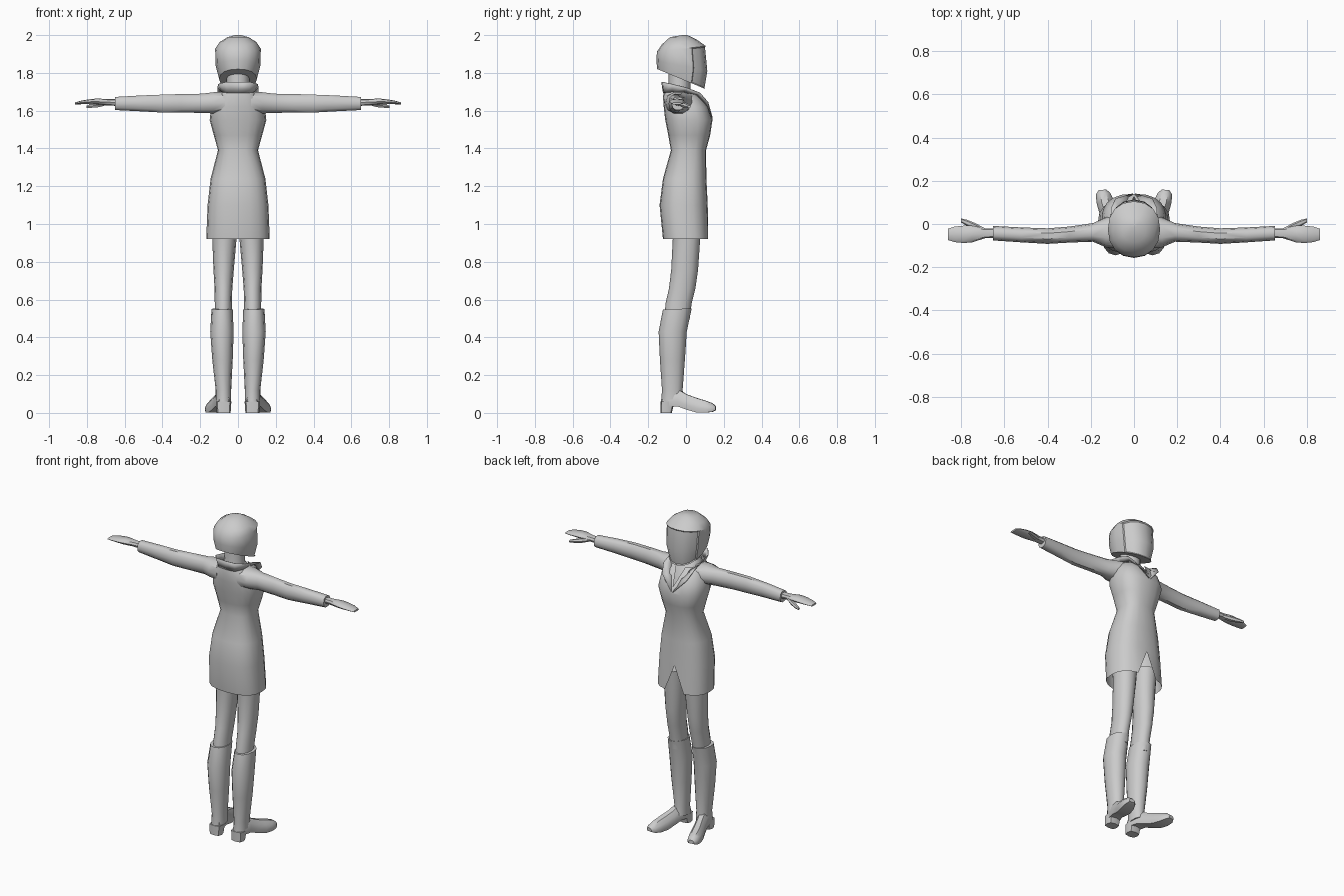
import bpy, bmesh, math
from mathutils import Vector

grey = bpy.data.materials.new("plain grey")
grey.diffuse_color = (0.6, 0.6, 0.6, 1)


def power(v, p):
    return math.copysign(abs(v) ** p, v)


def oval(cx, rx, back, front, n=16, p=0.8):
    """Tilted rounded ring; back and front are (y, z). Vertex 0 lies at the front."""
    pts = []
    for i in range(n):
        a = 2 * math.pi * i / n
        t = (1 + power(math.cos(a), p)) / 2
        pts.append(Vector((cx + rx * power(math.sin(a), p),
                           back[0] + (front[0] - back[0]) * t,
                           back[1] + (front[1] - back[1]) * t)))
    return pts


def cross(x, y0, y1, z0, z1, n=10, p=0.85):
    """Ring across an arm or hand at distance x."""
    return [Vector((x, (y0 + y1) / 2 + (y1 - y0) / 2 * power(math.cos(2 * math.pi * i / n), p),
                    (z0 + z1) / 2 + (z1 - z0) / 2 * power(math.sin(2 * math.pi * i / n), p)))
            for i in range(n)]


def finish(name, bm, mirror=False, angle=42, thick=0):
    bmesh.ops.recalc_face_normals(bm, faces=bm.faces)
    me = bpy.data.meshes.new(name)
    bm.to_mesh(me)
    bm.free()
    me.materials.append(grey)
    ob = bpy.data.objects.new(name, me)
    bpy.context.collection.objects.link(ob)
    bpy.ops.object.select_all(action='DESELECT')
    ob.select_set(True)
    bpy.context.view_layer.objects.active = ob
    bpy.ops.object.shade_smooth_by_angle(angle=math.radians(angle))
    if thick:
        s = ob.modifiers.new("thickness", 'SOLIDIFY')
        s.thickness = thick
    if mirror:
        ob.modifiers.new("mirror", 'MIRROR')
    return ob


def loft(rings, start=True, end=True, closed=True):
    bm = bmesh.new()
    rows = [[bm.verts.new(p) for p in r] for r in rings]
    n = len(rows[0])
    for a, b in zip(rows, rows[1:]):
        for i in range(n if closed else n - 1):
            j = (i + 1) % n
            bm.faces.new((a[i], a[j], b[j], b[i]))
    if start:
        bm.faces.new(rows[0])
    if end:
        bm.faces.new(rows[-1])
    return bm


# Coat body: open hem with a front slit and a V neckline
coat = [oval(0, rx, (b, zb), (f, zf), 20) for rx, b, f, zb, zf in (
    (.168, -.122, .122, .92, .92), (.161, -.14, .115, 1.10, 1.10),
    (.145, -.122, .108, 1.24, 1.24), (.106, -.08, .106, 1.39, 1.39),
    (.128, -.094, .128, 1.47, 1.47), (.15, -.11, .14, 1.55, 1.55),
    (.142, -.118, .118, 1.62, 1.62), (.115, -.122, .085, 1.675, 1.665),
    (.08, -.115, .055, 1.71, 1.69))]
coat[0][0].z, coat[0][0].y = 1.085, .115
for ring, y, z in ((6, .138, 1.56), (7, .134, 1.575), (8, .128, 1.59)):
    coat[ring][0].y, coat[ring][0].z = y, z
finish("coat", loft(coat, False, False), angle=50)

# Shirt and neck
finish("shirt", loft([oval(0, rx, (b, z), (f, z), 12) for rx, b, f, z in (
    (.09, -.08, .11, 1.54), (.09, -.09, .085, 1.62), (.08, -.1, .04, 1.69),
    (.06, -.1, .015, 1.72))]))
finish("neck", loft([oval(0, rx, (b, z), (f, z), 12, 1) for rx, b, f, z in (
    (.066, -.1, .025, 1.68), (.06, -.092, .025, 1.75), (.062, -.092, .03, 1.84))]))

# Stand-up collar running down into the lapels
low = [(0, -.118, 1.695), (.055, -.112, 1.695), (.083, -.07, 1.70), (.085, -.01, 1.70),
       (.065, .05, 1.685), (.035, .095, 1.64), (.004, .134, 1.565)]
top = [(0, -.127, 1.752), (.065, -.122, 1.752), (.102, -.075, 1.742), (.106, 0, 1.724),
       (.105, .075, 1.695), (.085, .118, 1.645), (.006, .142, 1.56)]
finish("collar", loft([[Vector(p) for p in low], [Vector(p) for p in top]],
                      False, False, False), True, 50, .004)

# Sleeves
finish("sleeve", loft([cross(*s) for s in (
    (.07, -.115, .05, 1.585, 1.70), (.13, -.108, .03, 1.583, 1.70),
    (.19, -.082, .004, 1.586, 1.692), (.30, -.086, -.012, 1.588, 1.69),
    (.40, -.092, -.02, 1.588, 1.687), (.52, -.085, -.016, 1.595, 1.682),
    (.652, -.076, -.009, 1.602, 1.674))]), True)

# Hands: palm with flat fingers, curled lower fingers and thumb
finish("hand", loft([cross(*s, 8) for s in (
    (.64, -.063, -.02, 1.625, 1.662), (.69, -.066, -.02, 1.628, 1.662),
    (.75, -.085, -.008, 1.632, 1.664), (.79, -.088, -.008, 1.634, 1.66),
    (.83, -.084, -.012, 1.634, 1.653), (.862, -.074, -.022, 1.632, 1.644))]), True)
finish("thumb", loft([cross(*s, 6) for s in (
    (.69, -.05, -.02, 1.63, 1.65), (.735, -.03, .004, 1.617, 1.645),
    (.775, -.008, .02, 1.614, 1.636), (.802, .008, .026, 1.614, 1.628))]), True)

# Legs
finish("leg", loft([oval(cx, rx, (b, z), (f, z), 12, .95) for cx, rx, b, f, z in (
    (.072, .068, -.08, .085, 1.02), (.072, .064, -.07, .075, .92),
    (.076, .054, -.078, .064, .76), (.077, .047, -.09, .05, .66),
    (.078, .045, -.108, .03, .58), (.078, .045, -.115, .02, .50))]), True)

# Boot shafts
finish("boot_shaft", loft([oval(cx, rx, (b, zb), (f, zf), 12, .95) for cx, rx, b, f, zb, zf in (
    (.084, .056, -.122, .03, .548, .553), (.085, .062, -.145, .004, .43, .43),
    (.082, .054, -.138, -.006, .28, .28), (.077, .041, -.127, -.018, .12, .12),
    (.077, .041, -.133, -.01, .05, .07))]), True)

# Boot feet, turned outward, with an arched sole
foot = []
for y, cx, w, zb, zt in ((-.12, .073, .03, .03, .10), (-.09, .076, .039, .035, .13),
                         (-.04, .088, .037, .034, .125), (.01, .104, .037, .016, .098),
                         (.06, .121, .041, .002, .08), (.105, .134, .04, .001, .066),
                         (.14, .143, .033, .006, .052), (.158, .147, .018, .014, .036)):
    foot.append([Vector((cx + w * dx, y + .12 * w * -dx, zb + (zt - zb) * h)) for dx, h in (
        (-.9, 0), (.9, 0), (1, .3), (.85, .65), (.4, .97), (-.4, .97), (-.85, .65), (-1, .3))])
finish("boot_foot", loft(foot), True)
finish("boot_heel", loft([oval(.076, rx, (-.136, z), (f, z), 8, .6) for rx, f, z in (
    (.037, -.075, 0), (.041, -.06, .06))]), True)

# Helmet: tilted rings, flat top, sloping lower rim
rings = [oval(0, rx, b, f, 16, .9) for rx, b, f in (
    (.1, (-.152, 1.82), (.102, 1.715)), (.118, (-.157, 1.865), (.118, 1.81)),
    (.121, (-.154, 1.912), (.105, 1.942)), (.098, (-.128, 1.95), (.06, 1.974)),
    (.055, (-.085, 1.989), (.03, 1.99)), (.015, (-.02, 2.0), (.005, 2.0)))]
bm = loft(rings)
bmesh.ops.recalc_face_normals(bm, faces=bm.faces)
bm.normal_update()
# Recessed visor on the front of the helmet
visor = [f for f in bm.faces if len(f.verts) == 4 and f.normal.y > .3
         and f.calc_center_median().z < 1.90 and f.calc_center_median().y > .03]
bmesh.ops.inset_region(bm, faces=visor, thickness=.006, depth=-.005, use_even_offset=True)
finish("helmet", bm, angle=35)
